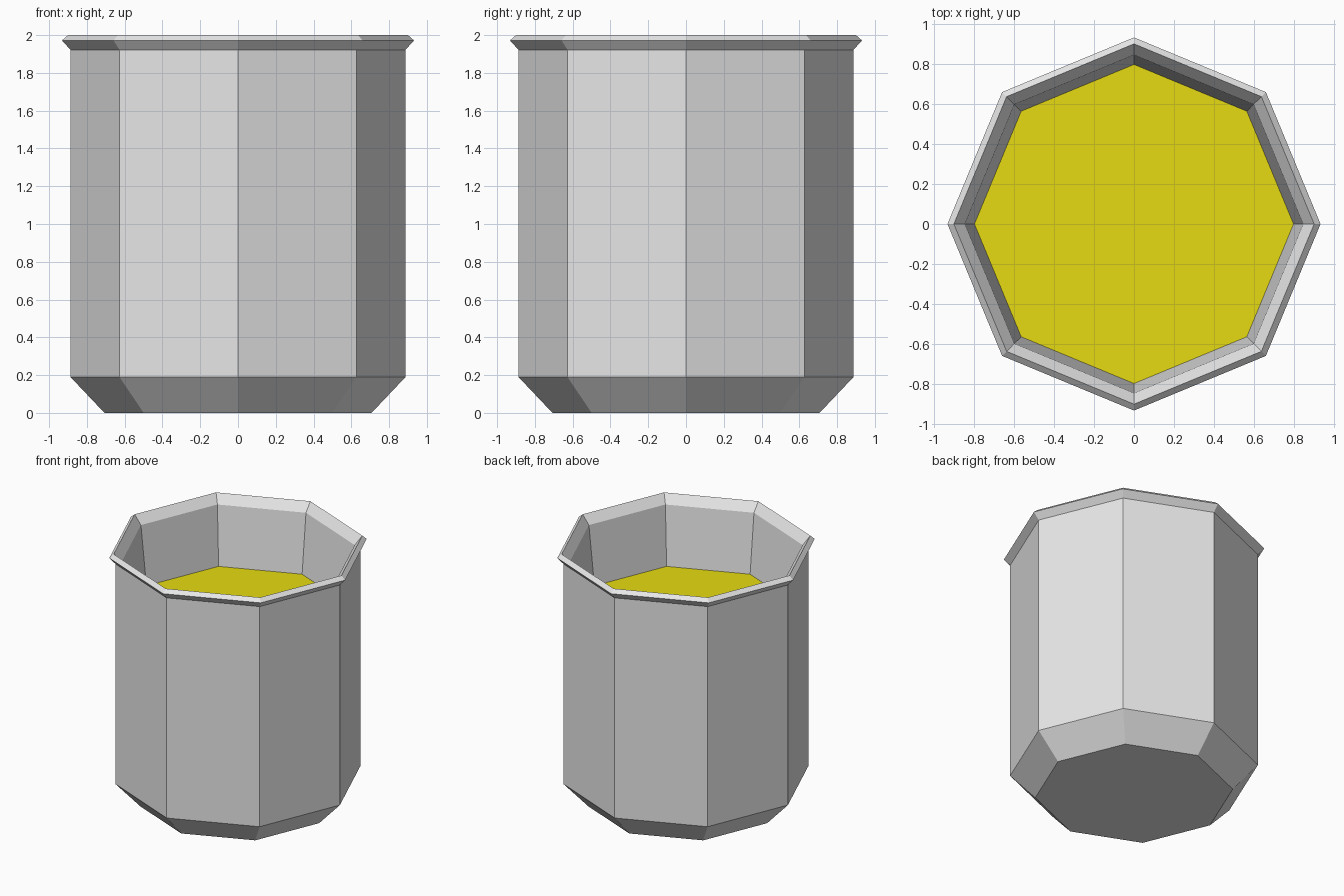
import bpy, math

if "Cube" in bpy.data.objects:
    bpy.data.objects.remove(bpy.data.objects["Cube"])

SIDES = 8


def material(name, rgb):
    m = bpy.data.materials.new(name)
    m.diffuse_color = (*rgb, 1)
    m.use_nodes = True
    m.node_tree.nodes["Principled BSDF"].inputs["Base Color"].default_value = m.diffuse_color
    return m


def lathe(name, profile, mat, cap_start=False, cap_end=False):
    """Sweep (radius, height) points round z as flat octagonal rings."""
    verts = [(r * math.cos(math.tau * i / SIDES), r * math.sin(math.tau * i / SIDES), z)
             for r, z in profile for i in range(SIDES)]
    faces = []
    for k in range(len(profile) - 1):
        a, b = k * SIDES, (k + 1) * SIDES
        for i in range(SIDES):
            j = (i + 1) % SIDES
            faces.append((a + i, a + j, b + j, b + i))
    if cap_start:
        faces.append(tuple(reversed(range(SIDES))))
    if cap_end:
        faces.append(tuple(range(len(verts) - SIDES, len(verts))))
    mesh = bpy.data.meshes.new(name)
    mesh.from_pydata(verts, [], faces)
    mesh.materials.append(mat)
    obj = bpy.data.objects.new(name, mesh)
    bpy.context.collection.objects.link(obj)
    return obj


grey = material("light grey", (0.8, 0.8, 0.8))
yellow = material("yellow", (0.8, 0.71, 0.006))

# Cup shell: base, chamfer, outer wall, flared lip, tapered inner wall
lathe("cup", [(0.707, 0), (0.887, 0.19), (0.887, 1.922), (0.932, 1.972),
              (0.90, 2.0), (0.845, 1.93), (0.797, 1.465)], grey, cap_start=True)

# Liquid surface filling the inside
lathe("liquid", [(0.797, 1.465)], yellow, cap_end=True)
